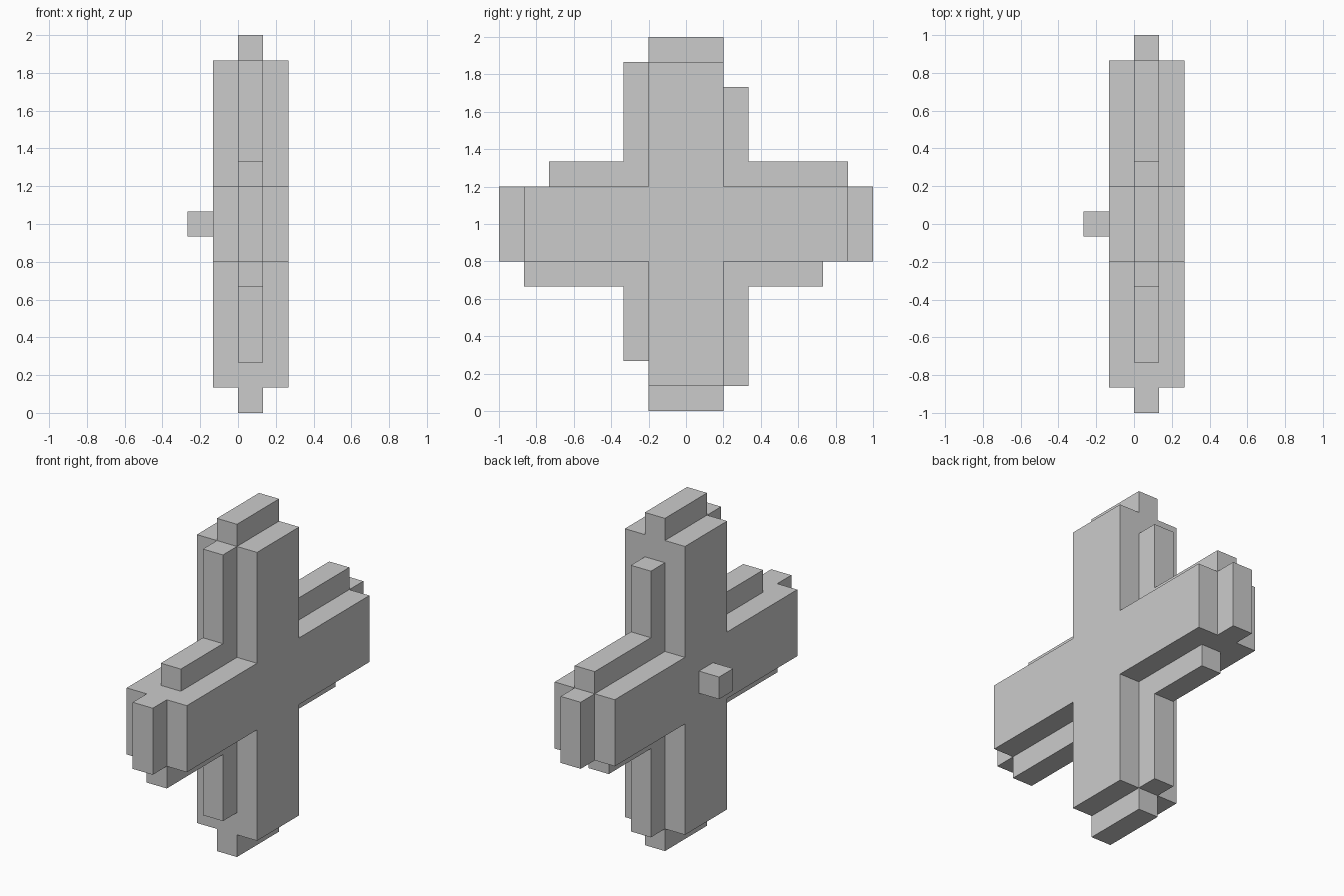
import bpy, bmesh

if "Cube" in bpy.data.objects:
    bpy.data.objects.remove(bpy.data.objects["Cube"])

U = 2 / 15  # one block of the grid


def turn(p, k):
    """Quarter turns of a (y, z) point about the hub."""
    y, z = p
    for _ in range(k):
        y, z = z, -y
    return y, z


def slab(name, profile, x0, x1):
    """Extrude a (y, z) profile, given in blocks around the hub, along x."""
    bm = bmesh.new()
    face = bm.faces.new([bm.verts.new((x0 * U, y * U, z * U + 1)) for y, z in profile])
    ext = bmesh.ops.extrude_face_region(bm, geom=[face])
    new = [v for v in ext["geom"] if isinstance(v, bmesh.types.BMVert)]
    bmesh.ops.translate(bm, verts=new, vec=((x1 - x0) * U, 0, 0))
    bmesh.ops.recalc_face_normals(bm, faces=bm.faces)
    mesh = bpy.data.meshes.new(name)
    bm.to_mesh(mesh)
    bm.free()
    obj = bpy.data.objects.new(name, mesh)
    bpy.context.collection.objects.link(obj)
    return obj


# Thick cross body
arm = [(-1.5, 1.5), (-1.5, 6.5), (1.5, 6.5)]
slab("cross_body", [turn(p, k) for k in range(4) for p in arm], -1, 2)

# Edge rails in each inner corner and caps at each arm end
rail = [(-1.5, 1.5), (-5.5, 1.5), (-5.5, 2.5), (-2.5, 2.5), (-2.5, 6.5), (-1.5, 6.5)]
cap = [(-1.5, 6.5), (-1.5, 7.5), (1.5, 7.5), (1.5, 6.5)]
for k, side in enumerate(("top", "back", "bottom", "front")):
    slab("corner_rail_" + side, [turn(p, k) for p in rail], 0, 1)
    slab("end_cap_" + side, [turn(p, k) for p in cap], 0, 1)

# Small knob at the hub
slab("hub_knob", [(-.5, -.5), (.5, -.5), (.5, .5), (-.5, .5)], -2, -1)
